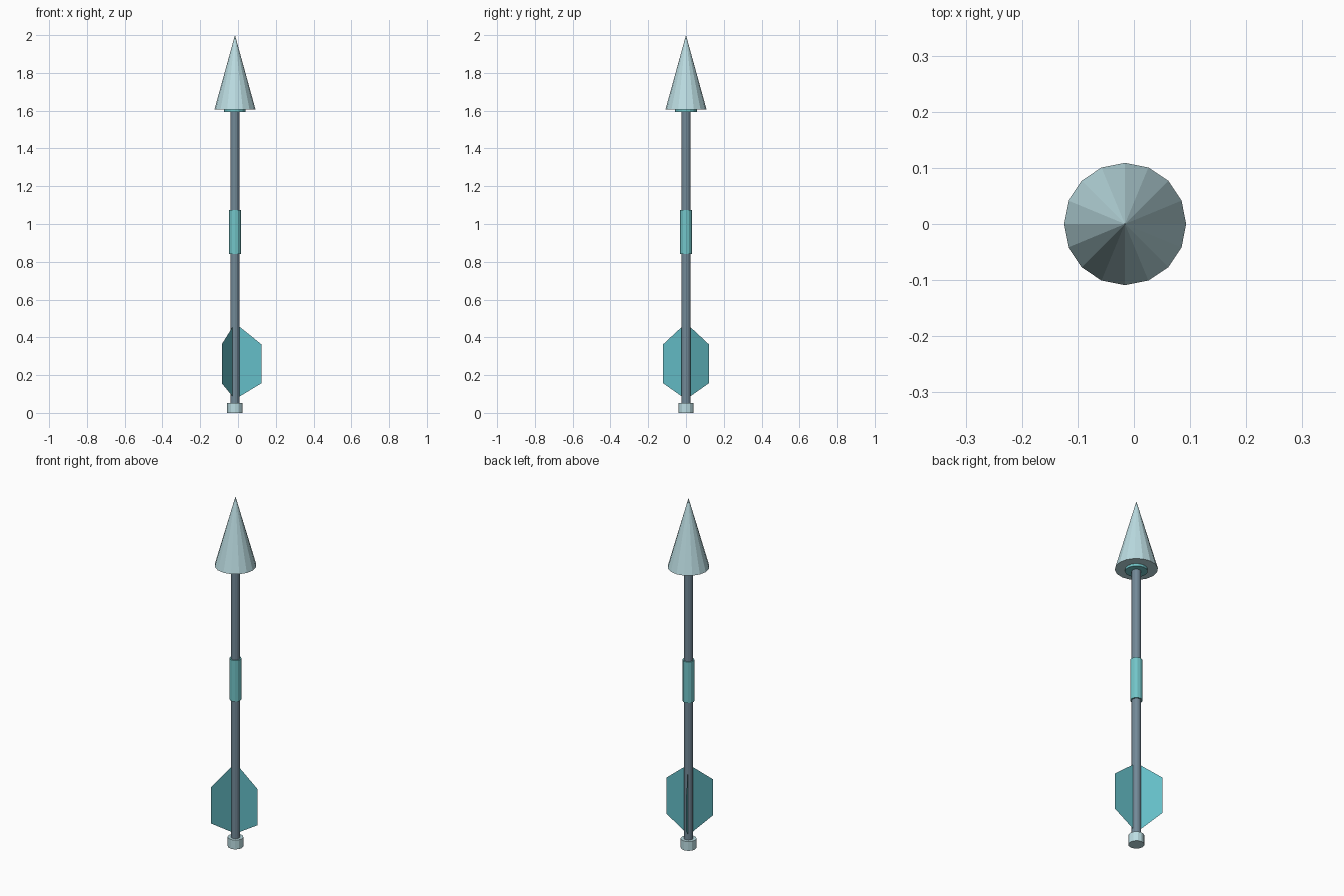
import bpy
import math

if "Cube" in bpy.data.objects:
    bpy.data.objects.remove(bpy.data.objects["Cube"])

AXIS_X = -0.016  # arrow axis sits slightly off centre because of the three fins


def material(name, rgb):
    m = bpy.data.materials.new(name)
    m.diffuse_color = (*rgb, 1.0)
    m.use_nodes = True
    m.node_tree.nodes["Principled BSDF"].inputs["Base Color"].default_value = m.diffuse_color
    return m


pale = material("pale_ice", (0.50, 0.72, 0.76))
slate = material("slate", (0.17, 0.25, 0.31))
teal = material("teal", (0.17, 0.56, 0.58))
cyan = material("cyan", (0.13, 0.52, 0.58))


def tapered(name, r_bottom, r_top, z0, z1, sides, mat):
    bpy.ops.mesh.primitive_cone_add(
        vertices=sides, radius1=r_bottom, radius2=r_top, depth=z1 - z0,
        location=(AXIS_X, 0, (z0 + z1) / 2), rotation=(0, 0, math.pi / 2))
    ob = bpy.context.object
    ob.name = name
    ob.data.materials.append(mat)
    return ob


# Shaft, end cap, grip and head
tapered("shaft", 0.024, 0.024, 0.04, 1.61, 12, slate)
tapered("end_cap", 0.041, 0.041, 0.0, 0.053, 12, pale)
tapered("grip", 0.031, 0.031, 0.84, 1.075, 12, teal)
tapered("head_collar", 0.057, 0.057, 1.592, 1.612, 16, teal)
tapered("head", 0.109, 0.0, 1.605, 2.0, 16, pale)

# Three thin fins around the tail
profile = [(0.022, 0, 0.085), (0.14, 0, 0.157), (0.14, 0, 0.363), (0.022, 0, 0.458)]
for i in range(3):
    mesh = bpy.data.meshes.new("fin")
    mesh.from_pydata(profile, [], [(0, 1, 2, 3)])
    mesh.materials.append(cyan)
    fin = bpy.data.objects.new(f"fin_{i + 1}", mesh)
    fin.location.x = AXIS_X
    fin.rotation_euler.z = i * math.tau / 3
    bpy.context.collection.objects.link(fin)
